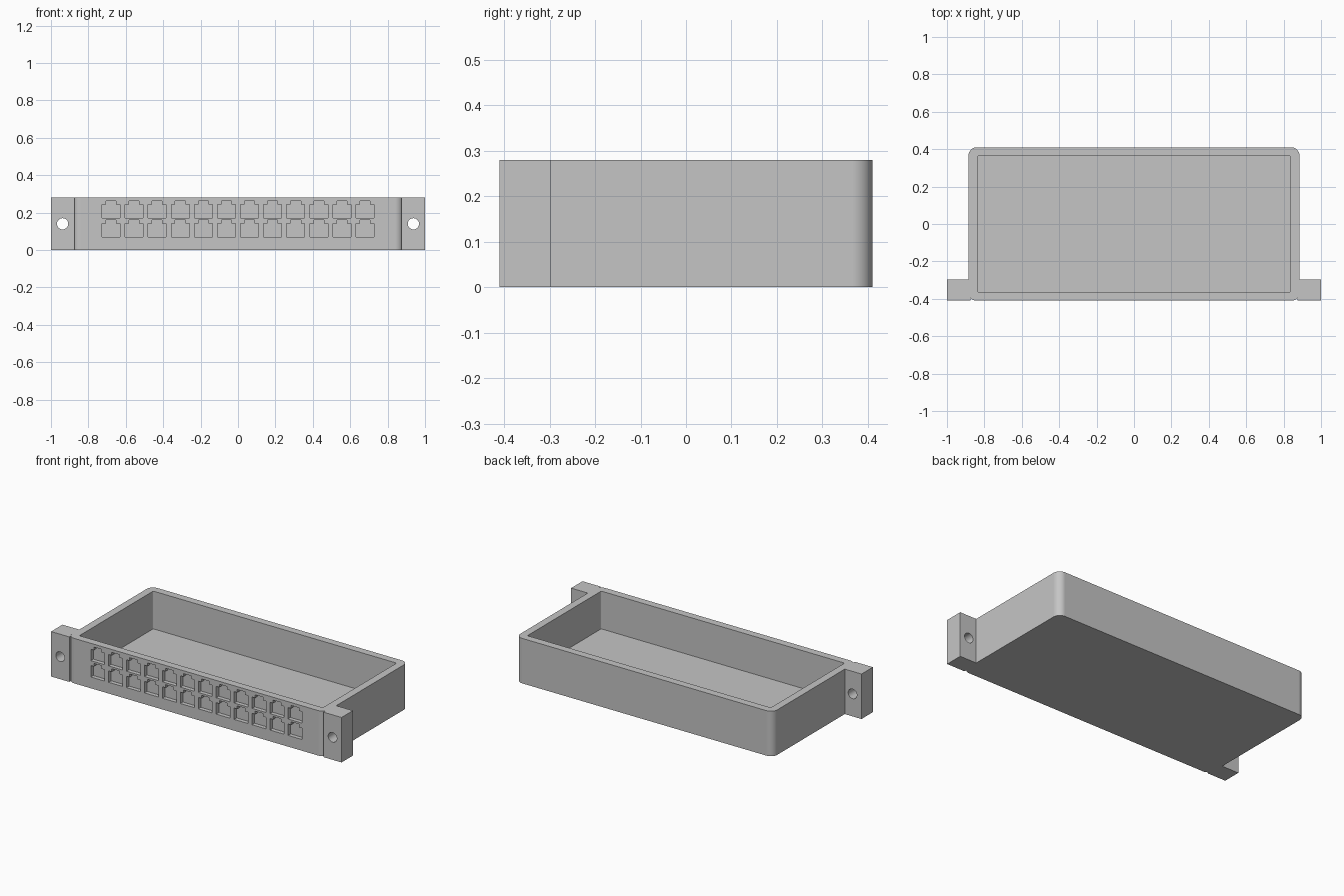
import bpy
import bmesh
import math

cube = bpy.data.objects.get("Cube")
if cube:
    bpy.data.objects.remove(cube, do_unlink=True)

W, D, H = 0.885, 0.41, 0.28      # half width, half depth, height of the tray
WALL, R = 0.047, 0.045           # wall thickness, outer corner radius
SEG = 10                         # segments per rounded corner

grey = bpy.data.materials.new("plain grey")
grey.use_nodes = True
COLOUR = (0.56, 0.56, 0.56, 1)
grey.diffuse_color = COLOUR
grey.node_tree.nodes["Principled BSDF"].inputs["Base Color"].default_value = COLOUR


def make_object(name, bm):
    bmesh.ops.recalc_face_normals(bm, faces=bm.faces)
    mesh = bpy.data.meshes.new(name)
    bm.to_mesh(mesh)
    bm.free()
    obj = bpy.data.objects.new(name, mesh)
    bpy.context.collection.objects.link(obj)
    mesh.materials.append(grey)
    return obj


def rounded_rect(w, d, r):
    pts = []
    for corner, (sx, sy) in enumerate([(1, 1), (-1, 1), (-1, -1), (1, -1)]):
        for i in range(SEG + 1):
            a = math.pi / 2 * (corner + i / SEG)
            pts.append((sx * (w - r) + r * math.cos(a), sy * (d - r) + r * math.sin(a)))
    return pts


def add_prism(bm, start, offset):
    """Closed prism from a list of 3D points and an extrusion vector."""
    a = [bm.verts.new(p) for p in start]
    b = [bm.verts.new([c + o for c, o in zip(p, offset)]) for p in start]
    bm.faces.new(a)
    bm.faces.new(b)
    for i in range(len(a)):
        j = (i + 1) % len(a)
        bm.faces.new((a[i], a[j], b[j], b[i]))


def activate(obj):
    bpy.ops.object.select_all(action="DESELECT")
    obj.select_set(True)
    bpy.context.view_layer.objects.active = obj


def cut(obj, cutter):
    mod = obj.modifiers.new("cut", "BOOLEAN")
    mod.operation = "DIFFERENCE"
    mod.solver = "EXACT"
    mod.object = cutter
    activate(obj)
    bpy.ops.object.modifier_apply(modifier=mod.name)
    bpy.data.objects.remove(cutter, do_unlink=True)


def smooth(obj):
    activate(obj)
    bpy.ops.object.shade_smooth_by_angle(angle=math.radians(30))
    obj.modifiers.new("flat walls", "WEIGHTED_NORMAL").keep_sharp = True


# Open tray: outer wall, rim, inner wall and floor from four stacked rings
bm = bmesh.new()
outer = rounded_rect(W, D, R)
inner = rounded_rect(W - WALL, D - WALL, 0.008)
rings = [[bm.verts.new((x, y, z)) for x, y in pts]
         for pts, z in ((outer, 0), (outer, H), (inner, H), (inner, 0.045))]
for low, high in zip(rings, rings[1:]):
    for i in range(len(low)):
        j = (i + 1) % len(low)
        bm.faces.new((low[i], low[j], high[j], high[i]))
bm.faces.new(rings[0])
bm.faces.new(rings[-1])
tray = make_object("tray", bm)

# Two rows of twelve recessed sockets in the front wall
socket = [(-0.048, 0), (0.048, 0), (0.048, 0.071), (0.027, 0.071),
          (0.027, 0.09), (-0.027, 0.09), (-0.027, 0.071), (-0.048, 0.071)]
bm = bmesh.new()
for z0 in (0.07, 0.172):
    for col in range(12):
        x0 = -0.679 + col * 1.358 / 11
        add_prism(bm, [(x0 + x, -D - 0.05, z0 + z) for x, z in socket], (0, 0.075, 0))
cut(tray, make_object("socket_cutter", bm))
smooth(tray)

# Mounting ears, fitted to the rounded front corners, each with a round screw hole
NOTCH = 0.875
a0 = math.acos((NOTCH - (W - R)) / R)
arc = [(W - R + R * math.cos(a0 * i / 6), -D + R - R * math.sin(a0 * i / 6)) for i in range(7)]
ear_outline = [(NOTCH, -D), (1, -D), (1, -0.298), (W, -0.298)] + arc
for name, side in (("left_ear", 1), ("right_ear", -1)):
    bm = bmesh.new()
    add_prism(bm, [(side * x, y, 0) for x, y in ear_outline], (0, 0, H))
    ear = make_object(name, bm)
    bm = bmesh.new()
    hole = [(side * 0.938 + 0.03 * math.cos(math.tau * i / 32), -0.5,
             0.14 + 0.03 * math.sin(math.tau * i / 32)) for i in range(32)]
    add_prism(bm, hole, (0, 0.3, 0))
    cut(ear, make_object("hole_cutter", bm))
    smooth(ear)
